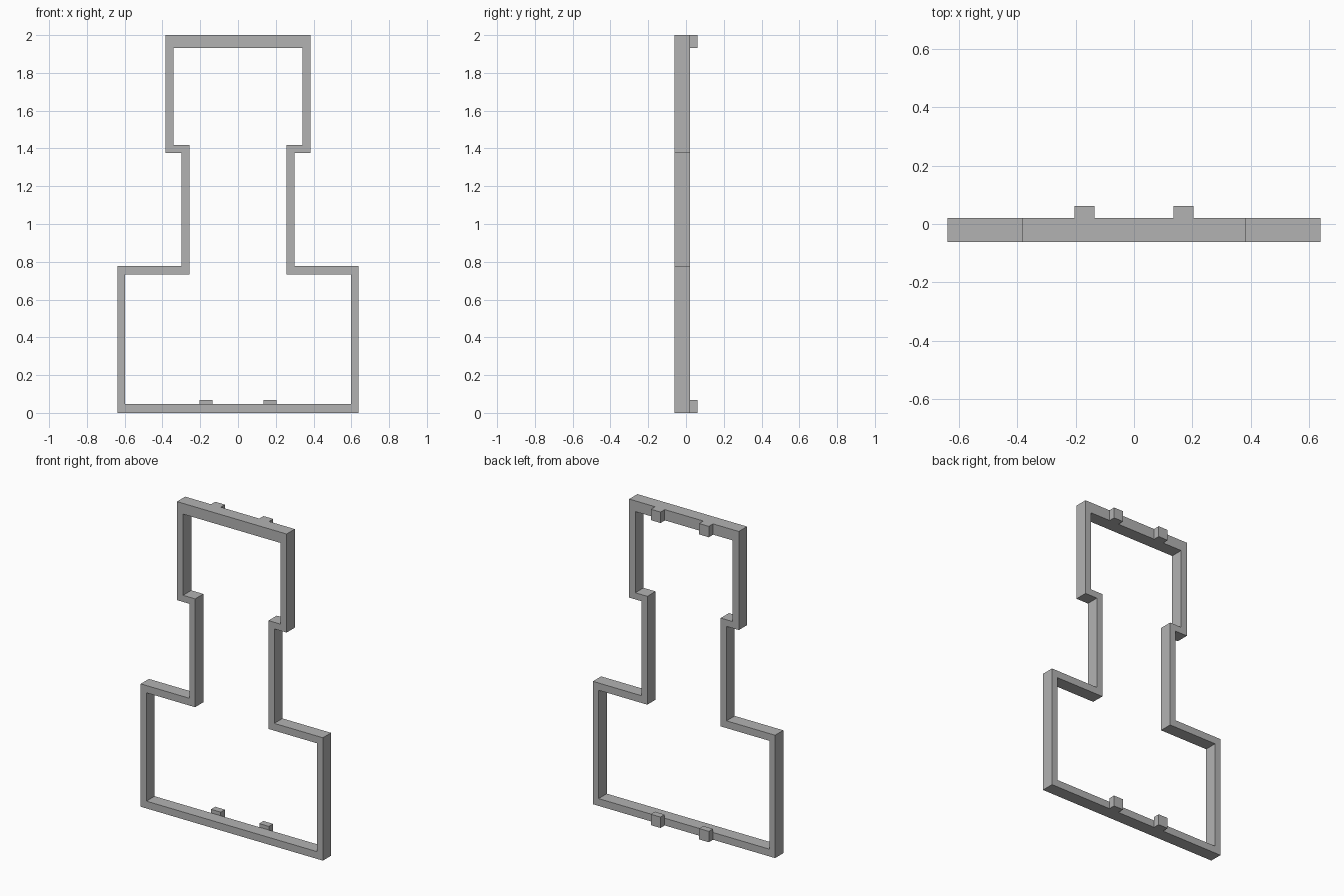
import bpy
import bmesh

if "Cube" in bpy.data.objects:
    bpy.data.objects.remove(bpy.data.objects["Cube"], do_unlink=True)

FRONT, BACK, TAB_BACK = -0.062, 0.02, 0.062

grey = bpy.data.materials.new("plain grey")
grey.use_nodes = True
colour = (0.45, 0.45, 0.45, 1)
grey.diffuse_color = colour
grey.node_tree.nodes["Principled BSDF"].inputs["Base Color"].default_value = colour


def add_object(name, bm):
    bmesh.ops.recalc_face_normals(bm, faces=bm.faces)
    mesh = bpy.data.meshes.new(name)
    bm.to_mesh(mesh)
    bm.free()
    mesh.materials.append(grey)
    obj = bpy.data.objects.new(name, mesh)
    bpy.context.collection.objects.link(obj)
    return obj


def mirrored(half):
    """Close a right-hand profile with its reflection in x."""
    return half + [(-x, z) for x, z in reversed(half)]


# Stepped frame: matching outer and inner outlines joined into a ring
outer = mirrored([(0.638, 0), (0.638, 0.778), (0.298, 0.778),
                  (0.298, 1.376), (0.384, 1.376), (0.384, 2)])
inner = mirrored([(0.598, 0.046), (0.598, 0.732), (0.257, 0.732),
                  (0.257, 1.418), (0.341, 1.418), (0.341, 1.932)])

bm = bmesh.new()
loops = [[bm.verts.new((x, y, z)) for x, z in outline]
         for outline, y in ((outer, FRONT), (outer, BACK),
                            (inner, BACK), (inner, FRONT))]
count = len(outer)
for k, loop in enumerate(loops):
    following = loops[(k + 1) % len(loops)]
    for i in range(count):
        j = (i + 1) % count
        bm.faces.new((loop[i], loop[j], following[j], following[i]))
add_object("stepped_frame", bm)


# Mounting tabs on the back of the top and bottom rails
def add_tab(name, x, z):
    bm = bmesh.new()
    bmesh.ops.create_cube(bm, size=1)
    bmesh.ops.scale(bm, vec=(0.068, TAB_BACK - BACK, 0.069), verts=bm.verts)
    bmesh.ops.translate(bm, vec=(x, (BACK + TAB_BACK) / 2, z), verts=bm.verts)
    add_object(name, bm)


for side, x in (("left", 0.169), ("right", -0.169)):
    for level, z in (("bottom", 0.0345), ("top", 1.9655)):
        add_tab(f"{level}_{side}_tab", x, z)
